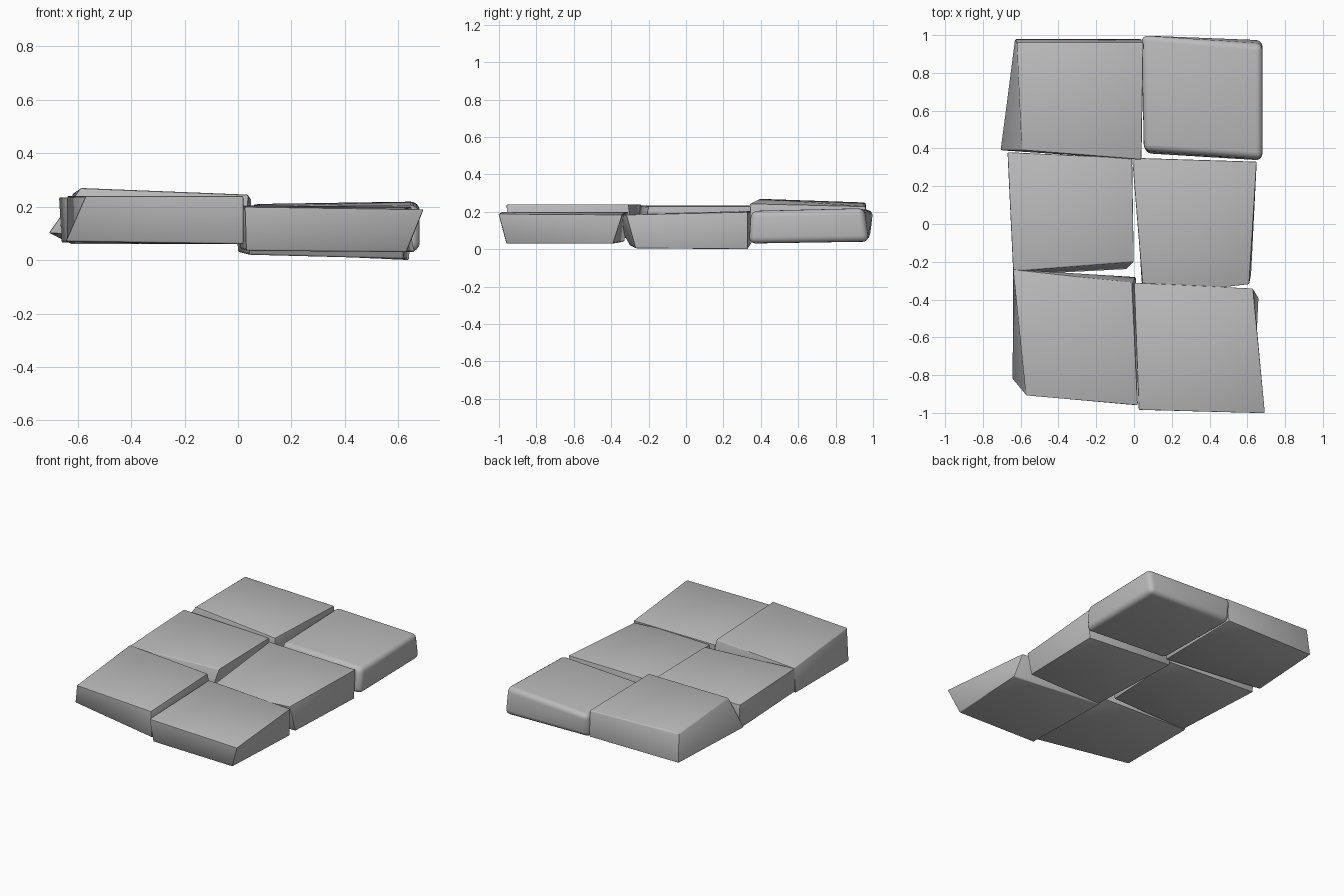
import bpy, bmesh, math

if "Cube" in bpy.data.objects:
    bpy.data.objects.remove(bpy.data.objects["Cube"])

stone = bpy.data.materials.new("grey stone")
stone.diffuse_color = (0.50, 0.50, 0.50, 1)
stone.use_nodes = True
stone.node_tree.nodes["Principled BSDF"].inputs["Base Color"].default_value = stone.diffuse_color

FACES = [(3, 2, 1, 0), (4, 5, 6, 7), (0, 1, 5, 4), (1, 2, 6, 5), (2, 3, 7, 6), (3, 0, 4, 7)]


def slab(name, top, bottom, width, segments):
    """Skewed slab; corners run front left, front right, back right, back left."""
    bm = bmesh.new()
    v = [bm.verts.new(c) for c in bottom + top]
    for f in FACES:
        bm.faces.new([v[i] for i in f])
    bmesh.ops.bevel(bm, geom=bm.edges[:], offset=width, segments=segments,
                    profile=0.5, affect='EDGES', clamp_overlap=True)
    bmesh.ops.recalc_face_normals(bm, faces=bm.faces[:])
    me = bpy.data.meshes.new(name)
    bm.to_mesh(me)
    bm.free()
    me.materials.append(stone)
    ob = bpy.data.objects.new(name, me)
    bpy.context.collection.objects.link(ob)
    bpy.ops.object.select_all(action='DESELECT')
    ob.select_set(True)
    bpy.context.view_layer.objects.active = ob
    bpy.ops.object.shade_smooth_by_angle(angle=math.radians(40))


# Left column, raised a little
slab("back_left_slab",
     [(-.59, .39, .27), (.04, .34, .245), (.05, .96, .23), (-.62, .96, .25)],
     [(-.71, .39, .10), (.03, .35, .06), (.04, .98, .06), (-.63, .98, .06)], .008, 2)
slab("middle_left_slab",
     [(-.64, -.25, .235), (0, -.20, .23), (-.01, .35, .23), (-.67, .38, .235)],
     [(-.63, -.27, .07), (-.04, -.24, .06), (-.01, .34, .06), (-.66, .38, .065)], .006, 2)
slab("front_left_slab",
     [(-.57, -.91, .24), (.02, -.96, .24), (-.01, -.31, .24), (-.64, -.24, .24)],
     [(-.645, -.82, .07), (.02, -.95, .06), (.01, -.28, .06), (-.64, -.26, .065)], .006, 2)

# Right column, lower; the back one is rounded
slab("back_right_slab",
     [(.05, .39, .20), (.68, .345, .205), (.68, .95, .22), (.04, 1.005, .21)],
     [(.06, .37, .04), (.68, .335, .03), (.68, .98, .04), (.04, .98, .05)], .035, 4)
slab("middle_right_slab",
     [(.05, -.385, .185), (.61, -.32, .185), (.65, .33, .20), (-.01, .35, .205)],
     [(.04, -.30, .02), (.62, -.27, .005), (.64, .33, .00), (0, .35, .03)], .006, 2)
slab("front_right_slab",
     [(.025, -.985, .20), (.695, -1.003, .19), (.63, -.34, .185), (0, -.31, .20)],
     [(.03, -.95, .035), (.63, -.96, .03), (.66, -.39, .03), (.01, -.33, .04)], .006, 2)
